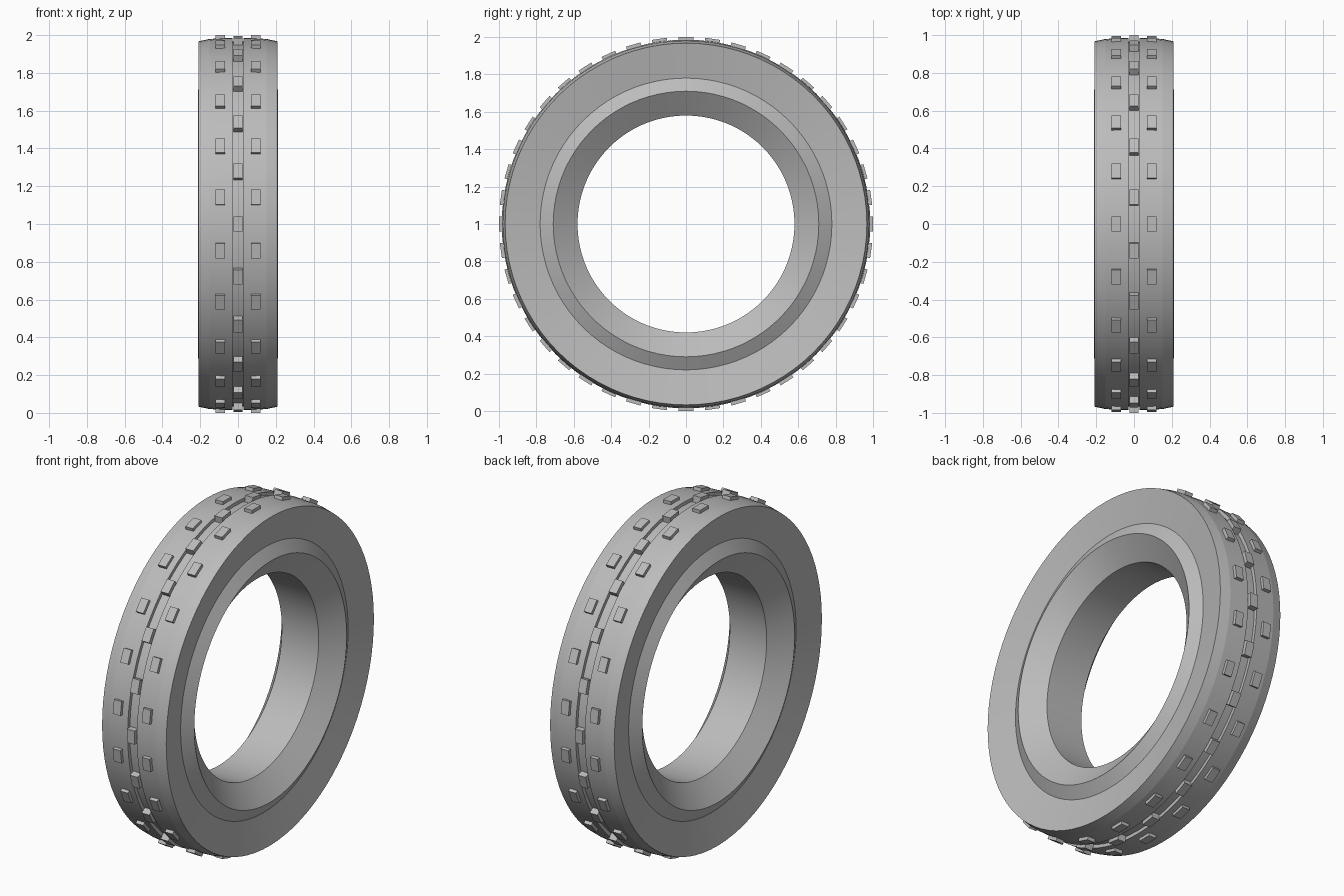
import bpy, bmesh
from math import pi
from mathutils import Matrix, Vector

if "Cube" in bpy.data.objects:
    bpy.data.objects.remove(bpy.data.objects["Cube"])

rubber = bpy.data.materials.new("grey rubber")
rubber.use_nodes = True
GREY = (0.5, 0.5, 0.5, 1)
rubber.diffuse_color = GREY
rubber.node_tree.nodes["Principled BSDF"].inputs["Base Color"].default_value = GREY

CENTRE = Vector((0, 0, 1))
SEGMENTS = 88
BLOCKS = 22


def finish(bm, name):
    bmesh.ops.recalc_face_normals(bm, faces=bm.faces)
    mesh = bpy.data.meshes.new(name)
    bm.to_mesh(mesh)
    bm.free()
    mesh.materials.append(rubber)
    obj = bpy.data.objects.new(name, mesh)
    bpy.context.collection.objects.link(obj)
    return obj


# Tyre body: half cross-section (x, radius), mirrored and spun round the axle
half = [(0.03, 0.965), (0.03, 0.985), (0.15, 0.98), (0.209, 0.967),
        (0.172, 0.78), (0.212, 0.71), (0.12, 0.58)]
profile = half + [(-x, r) for x, r in reversed(half)]
bm = bmesh.new()
verts = [bm.verts.new((x, 0, 1 + r)) for x, r in profile]
edges = [bm.edges.new((v, verts[(i + 1) % len(verts)])) for i, v in enumerate(verts)]
bmesh.ops.spin(bm, geom=verts + edges, cent=CENTRE, axis=(1, 0, 0),
               angle=2 * pi, steps=SEGMENTS, use_merge=True)
bmesh.ops.remove_doubles(bm, verts=bm.verts, dist=0.0001)
tyre = finish(bm, "tyre_body")
bpy.context.view_layer.objects.active = tyre
tyre.select_set(True)
bpy.ops.object.shade_smooth_by_angle(angle=pi / 36)


# Tread blocks: one ring of small boxes at a given x
def tread_ring(name, x, offset):
    bm = bmesh.new()
    for i in range(BLOCKS):
        turn = Matrix.Rotation((i + offset) * 2 * pi / BLOCKS, 4, 'X')
        place = Matrix.Translation((x, -0.975, 0))
        size = Matrix.Diagonal((0.05, 0.05, 0.08, 1))
        bmesh.ops.create_cube(bm, size=1,
                              matrix=Matrix.Translation(CENTRE) @ turn @ place @ size)
    return finish(bm, name)


tread_ring("centre_tread_blocks", 0, 0)
tread_ring("left_tread_blocks", 0.095, 0.5)
tread_ring("right_tread_blocks", -0.095, 0.5)
